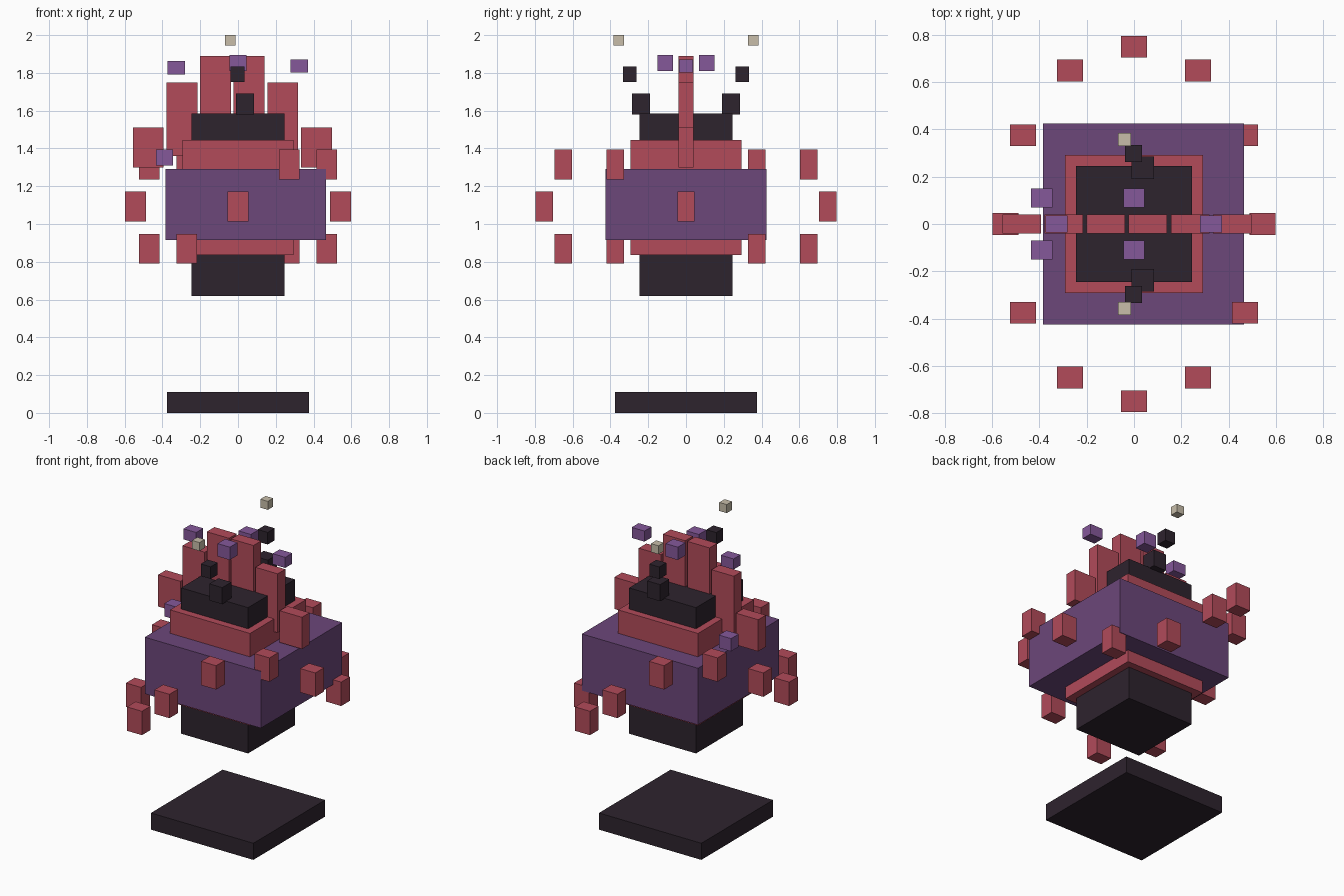
import bpy
from math import sin, cos, radians

if "Cube" in bpy.data.objects:
    bpy.data.objects.remove(bpy.data.objects["Cube"], do_unlink=True)


def material(name, r, g, b):
    m = bpy.data.materials.new(name)
    m.use_nodes = True
    m.diffuse_color = (r, g, b, 1)
    m.node_tree.nodes["Principled BSDF"].inputs["Base Color"].default_value = (r, g, b, 1)
    return m


RED = material("dusty red", 0.445, 0.070, 0.102)
PURPLE = material("deep purple", 0.150, 0.063, 0.195)
VIOLET = material("light violet", 0.235, 0.098, 0.323)
DARK = material("plum black", 0.027, 0.017, 0.027)
BONE = material("bone", 0.578, 0.515, 0.402)


def box(name, centre, size, mat):
    bpy.ops.mesh.primitive_cube_add(size=1, location=centre)
    ob = bpy.context.object
    ob.name = name
    ob.scale = size
    bpy.ops.object.transform_apply(location=False, rotation=False, scale=True)
    ob.data.materials.append(mat)
    return ob


def pair(name, centre, size, mat):
    """The same box on the front and back sides."""
    x, y, z = centre
    box(name + "_front", (x, -y, z), size, mat)
    box(name + "_back", (x, y, z), size, mat)


def slab(name, x, width, depth, bottom, top, mat):
    box(name, (x, 0, (bottom + top) / 2), (width, depth, top - bottom), mat)


# Floating base and nested body
slab("base", 0, 0.75, 0.75, 0, 0.11, DARK)
slab("inner_column", 0, 0.49, 0.49, 0.62, 1.585, DARK)
slab("core", 0, 0.585, 0.585, 0.835, 1.445, RED)
slab("shell", 0.04, 0.85, 0.85, 0.915, 1.29, PURPLE)

# Crest of upright plates, tallest in the middle
spans = [(1.30, 1.51), (1.36, 1.75), (1.42, 1.89)]
for i, (bottom, top) in enumerate(spans + spans[::-1]):
    slab(f"crest_plate_{i + 1}", -0.475 + 0.178 * i, 0.163, 0.08, bottom, top, RED)

# Oval ring of blocks that rises and dips twice
for i in range(12):
    a = radians(30 * i)
    box(f"orbit_block_{i + 1}",
        (0.543 * cos(a), 0.75 * sin(a), 1.092 - 0.258 * sin(2 * a)),
        (0.11, 0.092, 0.158), RED)

# Violet cubes around the crest
pair("crest_cube", (0, 0.11, 1.853), (0.09, 0.08, 0.085), VIOLET)
pair("lower_cube", (-0.39, 0.11, 1.352), (0.09, 0.08, 0.085), VIOLET)
box("right_cube", (-0.327, 0, 1.827), (0.093, 0.073, 0.07), VIOLET)
box("left_cube", (0.325, 0, 1.837), (0.093, 0.073, 0.07), VIOLET)

# Horns made of shrinking floating cubes
pair("horn_root", (0.037, 0.238, 1.635), (0.095, 0.095, 0.11), DARK)
pair("horn_middle", (-0.002, 0.298, 1.793), (0.073, 0.073, 0.08), DARK)
pair("horn_tip", (-0.04, 0.357, 1.972), (0.055, 0.055, 0.056), BONE)
